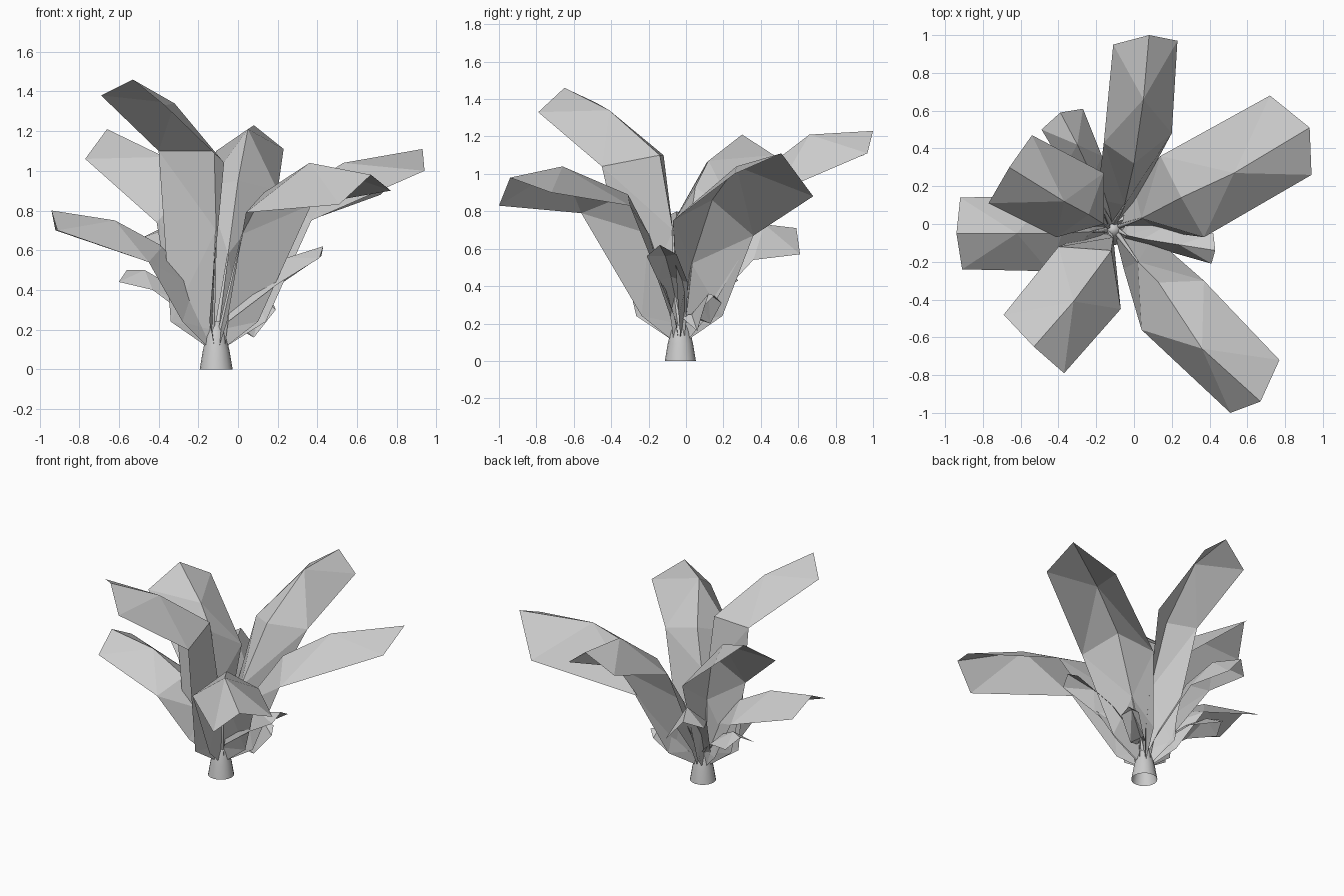
import bpy, bmesh
from mathutils import Vector

cube = bpy.data.objects.get("Cube")
if cube:
    bpy.data.objects.remove(cube, do_unlink=True)

mat = bpy.data.materials.new("plain_grey")
mat.use_nodes = True
grey = (0.6, 0.6, 0.6, 1)
mat.diffuse_color = grey
mat.node_tree.nodes["Principled BSDF"].inputs["Base Color"].default_value = grey

ROOT = Vector((-0.11, -0.03, 0))


def above_root(offset, height):
    return ROOT + offset + Vector((0, 0, height))


def make_object(name, bm):
    mesh = bpy.data.meshes.new(name)
    bm.to_mesh(mesh)
    bm.free()
    mesh.materials.append(mat)
    obj = bpy.data.objects.new(name, mesh)
    bpy.context.collection.objects.link(obj)


def tube(name, path, radii, sides):
    """Round tapering tube through horizontal rings."""
    bm = bmesh.new()
    rings = []
    for p, r in zip(path, radii):
        made = bmesh.ops.create_circle(bm, segments=sides, radius=r)["verts"]
        bmesh.ops.translate(bm, verts=made, vec=p)
        rings.append(made)
    for a, b in zip(rings, rings[1:]):
        for i in range(sides):
            j = (i + 1) % sides
            bm.faces.new((a[i], a[j], b[j], b[i]))
    bm.faces.new(rings[-1])
    for f in bm.faces:
        f.smooth = True
    bmesh.ops.recalc_face_normals(bm, faces=bm.faces)
    make_object(name, bm)


def leaf(name, rib, left, right):
    """Blade folded along its midrib. Each hanging edge is given by
    its widest point and its tip; it narrows to the stem by itself."""
    out = Vector(rib[-1]) - Vector(rib[-2])
    out.z = 0
    out.normalize()
    side = Vector((-out.y, out.x, 0))
    width = (Vector(left[0]) - Vector(right[0])).length / 2
    start = above_root(out * 0.03, 0.2)
    bm = bmesh.new()
    r = [bm.verts.new(p) for p in [start] + list(rib)]
    for s, edge in ((1, left), (-1, right)):
        foot, low, broad, tip = [bm.verts.new(p) for p in (
            above_root(out * 0.05 + side * (s * 0.03), 0.12),
            above_root((out * 0.85 + side * (s * 0.55)) * width, 0.24),
            *edge)]
        for corners in ((r[0], r[1], low), (r[0], low, foot),
                        (r[1], r[2], broad), (r[1], broad, low),
                        (r[2], r[3], broad), (r[3], tip, broad),
                        (r[3], r[4], tip)):
            bm.faces.new(corners[::s])
    make_object(name, bm)
    # stalk joining the blade to the stem
    tube(name + "_stalk", (above_root(out * 0.02, 0.1), start, Vector(rib[0])),
         (0.02, 0.014, 0.004), 6)


# stem
tube("stem", [ROOT + Vector((0, 0, z)) for z in (0, 0.09, 0.17, 0.24)],
     (0.083, 0.068, 0.05, 0.025), 16)

# large leaves
leaf("back_leaf", ((-0.05, 0.1, 0.58), (0.0, 0.32, 0.95),
                   (0.05, 0.66, 1.21), (0.08, 1.0, 1.23)),
     ((-0.16, 0.43, 0.92), (-0.11, 0.95, 1.1)),
     ((0.2, 0.48, 0.9), (0.23, 0.97, 1.11)))
leaf("back_left_leaf", ((0.04, 0.03, 0.52), (0.25, 0.14, 0.86),
                        (0.53, 0.27, 1.04), (0.93, 0.51, 1.11)),
     ((0.14, 0.36, 0.67), (0.72, 0.68, 0.88)),
     ((0.37, -0.07, 0.75), (0.94, 0.26, 1.0)))
leaf("front_left_leaf", ((0.02, -0.2, 0.68), (0.13, -0.31, 0.89),
                         (0.36, -0.66, 1.04), (0.67, -0.94, 0.98)),
     ((0.37, -0.3, 0.83), (0.77, -0.72, 0.9)),
     ((0.04, -0.56, 0.79), (0.51, -1.0, 0.83)))
leaf("front_right_leaf", ((-0.11, -0.07, 0.7), (-0.12, -0.14, 1.1),
                          (-0.32, -0.41, 1.34), (-0.53, -0.65, 1.46)),
     ((-0.07, -0.45, 1.04), (-0.37, -0.79, 1.33)),
     ((-0.4, -0.12, 1.1), (-0.69, -0.48, 1.38)))
leaf("back_right_leaf", ((-0.16, 0.0, 0.58), (-0.24, 0.05, 0.93),
                         (-0.37, 0.12, 1.07), (-0.66, 0.3, 1.21)),
     ((-0.41, -0.07, 0.74), (-0.77, 0.11, 1.06)),
     ((-0.16, 0.27, 0.78), (-0.54, 0.47, 1.1)))
leaf("right_leaf", ((-0.22, -0.04, 0.42), (-0.38, -0.05, 0.62),
                    (-0.62, -0.05, 0.75), (-0.94, -0.05, 0.8)),
     ((-0.45, -0.25, 0.54), (-0.91, -0.24, 0.7)),
     ((-0.45, 0.15, 0.54), (-0.92, 0.14, 0.7)))

# small leaves
leaf("small_back_leaf", ((-0.17, 0.1, 0.4), (-0.22, 0.25, 0.61),
                         (-0.3, 0.42, 0.73), (-0.39, 0.59, 0.71)),
     ((-0.37, 0.3, 0.6), (-0.49, 0.5, 0.66)),
     ((-0.17, 0.36, 0.54), (-0.27, 0.61, 0.57)))
leaf("small_left_leaf", ((-0.04, -0.06, 0.35), (0.05, -0.08, 0.45),
                         (0.24, -0.11, 0.56), (0.43, -0.14, 0.62)),
     ((0.2, 0.01, 0.42), (0.42, -0.05, 0.57)),
     ((0.2, -0.15, 0.43), (0.41, -0.21, 0.56)))
leaf("small_right_leaf", ((-0.23, 0.03, 0.32), (-0.35, 0.09, 0.43),
                          (-0.47, 0.15, 0.5), (-0.56, 0.2, 0.5)),
     ((-0.43, 0.01, 0.4), (-0.6, 0.1, 0.44)),
     ((-0.31, 0.18, 0.38), (-0.5, 0.28, 0.43)))
leaf("lowest_leaf", ((-0.03, 0.03, 0.25), (0.05, 0.08, 0.31),
                     (0.12, 0.12, 0.36), (0.17, 0.15, 0.35)),
     ((0.03, 0.13, 0.2), (0.12, 0.19, 0.31)),
     ((0.08, 0.06, 0.16), (0.19, 0.1, 0.3)))
